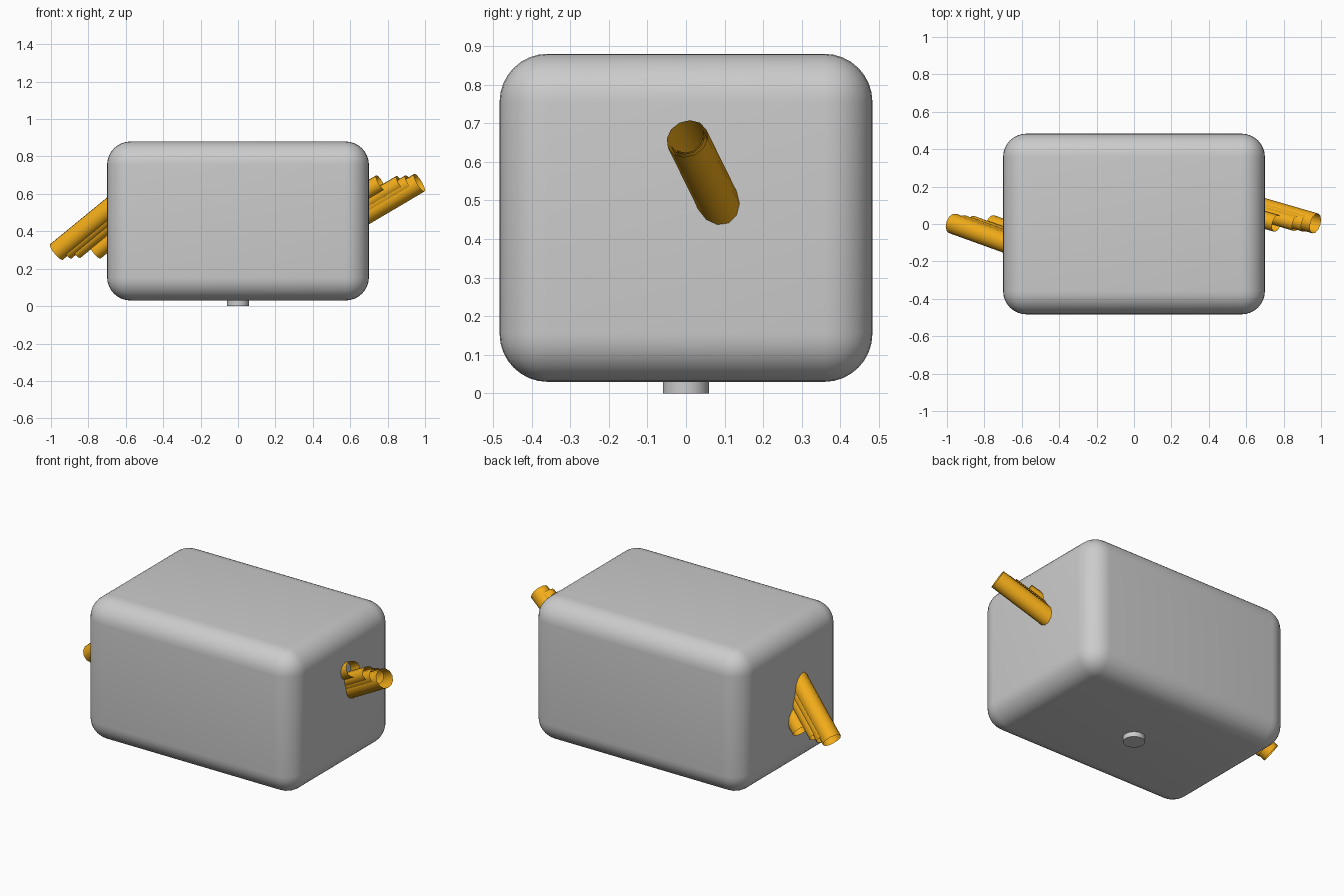
import bpy, bmesh, math
from mathutils import Vector

if "Cube" in bpy.data.objects:
    bpy.data.objects.remove(bpy.data.objects["Cube"])

orange = bpy.data.materials.new("orange")
orange.diffuse_color = (0.9, 0.42, 0.01, 1)
orange.use_nodes = True
orange.node_tree.nodes["Principled BSDF"].inputs["Base Color"].default_value = orange.diffuse_color


def finish(name, bm, smooth=None):
    mesh = bpy.data.meshes.new(name)
    bm.to_mesh(mesh)
    bm.free()
    ob = bpy.data.objects.new(name, mesh)
    bpy.context.collection.objects.link(ob)
    if smooth:
        bpy.ops.object.select_all(action='DESELECT')
        ob.select_set(True)
        bpy.context.view_layer.objects.active = ob
        bpy.ops.object.shade_smooth_by_angle(angle=math.radians(smooth))
    return ob


# rounded body
bm = bmesh.new()
bmesh.ops.create_cube(bm, size=1)
bmesh.ops.scale(bm, vec=(1.4, 0.966, 0.85), verts=bm.verts)
bmesh.ops.translate(bm, vec=(0, 0, 0.455), verts=bm.verts)
bmesh.ops.bevel(bm, geom=bm.edges[:], offset=0.125, segments=8,
                profile=0.5, affect='EDGES')
finish("body", bm, 30)

# small round foot
bm = bmesh.new()
bmesh.ops.create_cone(bm, cap_ends=True, segments=32, radius1=0.06,
                      radius2=0.06, depth=0.06)
bmesh.ops.translate(bm, vec=(0, 0, 0.03), verts=bm.verts)
finish("foot", bm, 30)


# open-ended tube running from its tip into the body
def tube(name, tip, inward, radius):
    tip, inward = Vector(tip), Vector(inward)
    end = tip + inward * ((abs(tip.x) - 0.62) / abs(inward.x))
    axis = tip - end
    bm = bmesh.new()
    bmesh.ops.create_cone(bm, cap_ends=False, segments=12, radius1=radius,
                          radius2=radius, depth=axis.length)
    bmesh.ops.rotate(bm, cent=(0, 0, 0), verts=bm.verts,
                     matrix=axis.to_track_quat('Z', 'Y').to_matrix())
    bmesh.ops.translate(bm, vec=(tip + end) / 2, verts=bm.verts)
    finish(name, bm, 35).data.materials.append(orange)


# stepped bundles of tubes on both sides
for i, (x, r) in enumerate([(0.97, 0.055), (0.918, 0.046),
                            (0.868, 0.042), (0.762, 0.046)]):
    tube(f"right_tube_{i}", (x, 0.003, 0.66), (-1, 0.29, -0.59), r)
    tube(f"left_tube_{i}", (-x, 0.003, 0.29), (1, -0.36, 0.82), r)
